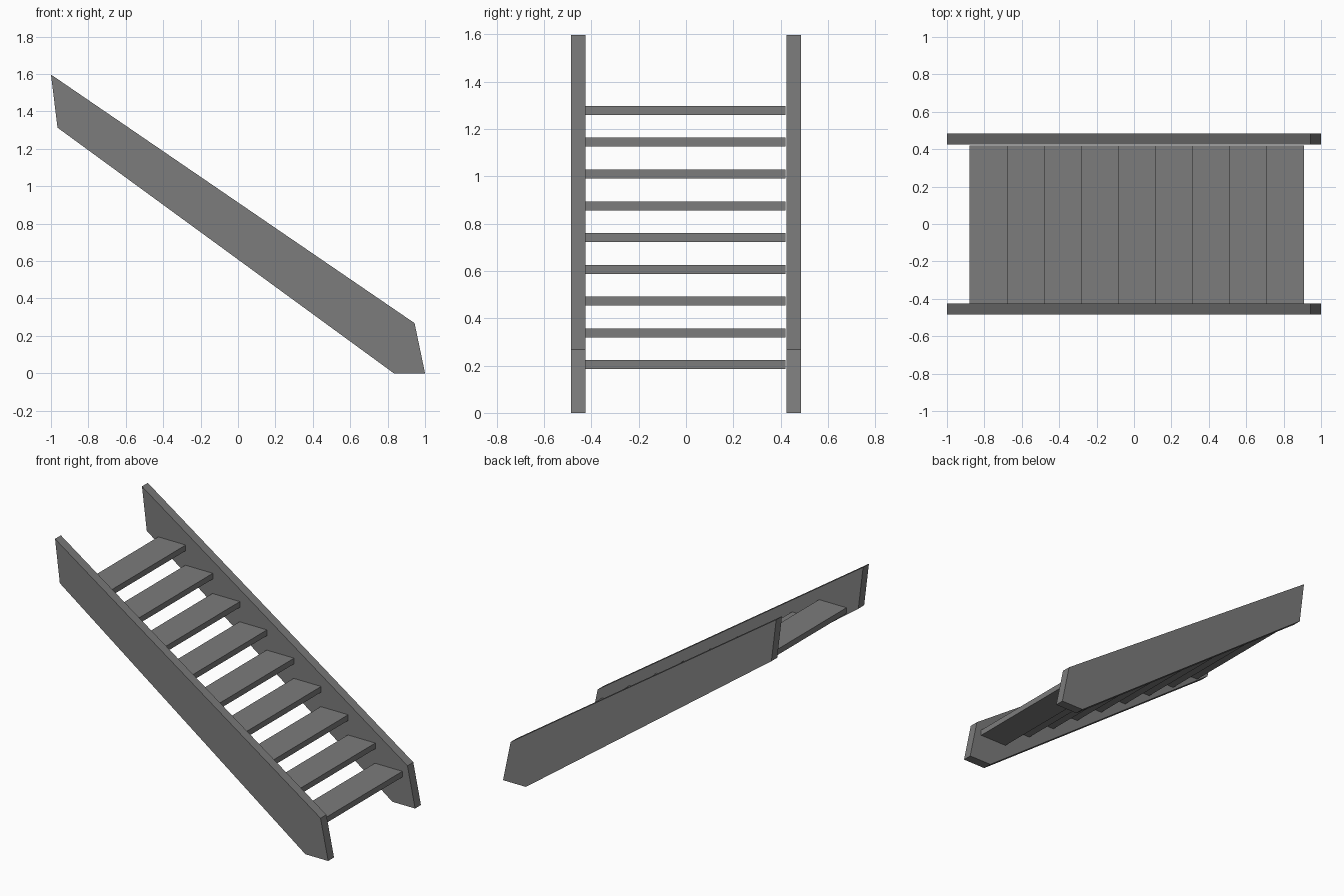
import bpy, bmesh

if "Cube" in bpy.data.objects:
    bpy.data.objects.remove(bpy.data.objects["Cube"])

# Dark grey finish
dark = bpy.data.materials.new("dark_grey")
dark.diffuse_color = (0.2, 0.2, 0.2, 1)
dark.use_nodes = True
dark.node_tree.nodes["Principled BSDF"].inputs["Base Color"].default_value = dark.diffuse_color


def prism(name, profile, y0, y1):
    """Extrude an x-z profile from y0 to y1."""
    bm = bmesh.new()
    face = bm.faces.new([bm.verts.new((x, y0, z)) for x, z in profile])
    ext = bmesh.ops.extrude_face_region(bm, geom=[face])
    moved = [v for v in ext["geom"] if isinstance(v, bmesh.types.BMVert)]
    bmesh.ops.translate(bm, verts=moved, vec=(0, y1 - y0, 0))
    bmesh.ops.recalc_face_normals(bm, faces=bm.faces)
    mesh = bpy.data.meshes.new(name)
    bm.to_mesh(mesh)
    bm.free()
    mesh.materials.append(dark)
    obj = bpy.data.objects.new(name, mesh)
    bpy.context.collection.objects.link(obj)
    return obj


# Side stringers
side = [(-1, 1.597), (-0.965, 1.313), (0.833, 0), (1, 0), (0.944, 0.268)]
prism("front_stringer", side, -0.485, -0.424)
prism("back_stringer", side, 0.424, 0.485)

# Nine open treads, rising towards -x
for i in range(9):
    x, z = 0.909 - i * 0.1983, 0.223 + i * 0.1342
    tread = [(x - 0.201, z - 0.038), (x, z - 0.038), (x, z), (x - 0.201, z)]
    prism(f"tread_{i + 1}", tread, -0.425, 0.421)
